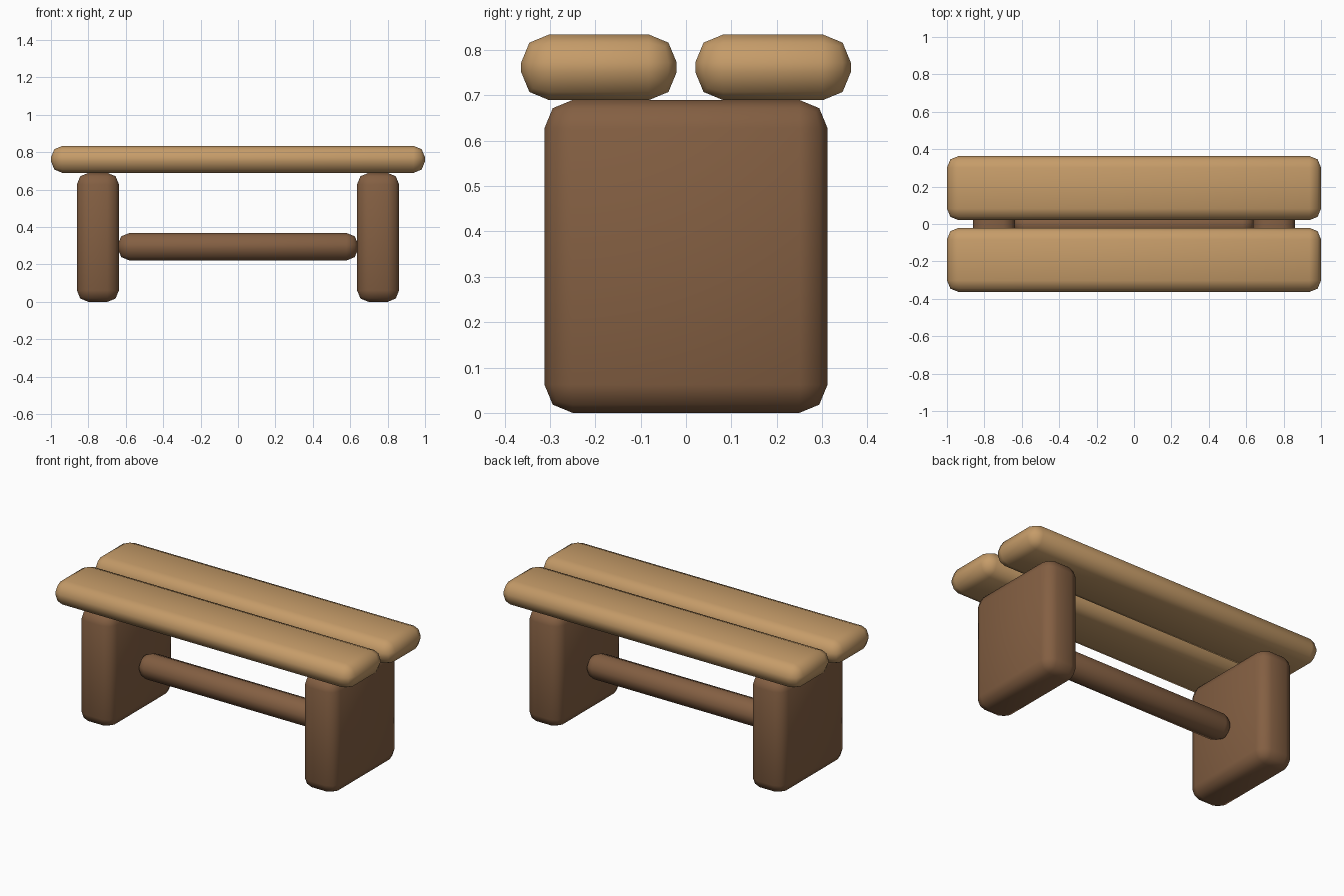
import bpy

if "Cube" in bpy.data.objects:
    bpy.data.objects.remove(bpy.data.objects["Cube"])


def material(name, colour):
    m = bpy.data.materials.new(name)
    m.diffuse_color = colour
    m.use_nodes = True
    m.node_tree.nodes["Principled BSDF"].inputs["Base Color"].default_value = m.diffuse_color
    return m


light_wood = material("light_wood", (0.56, 0.33, 0.14, 1))
dark_wood = material("dark_wood", (0.23, 0.115, 0.055, 1))


def rounded_box(name, centre, size, mat, bevel=0.062):
    """Box with a chunky two-segment bevel, shaded fully smooth."""
    bpy.ops.mesh.primitive_cube_add(size=1, location=centre)
    ob = bpy.context.object
    ob.name = name
    ob.scale = size
    bpy.ops.object.transform_apply(location=False, rotation=False, scale=True)
    mod = ob.modifiers.new("bevel", 'BEVEL')
    mod.width = bevel
    mod.segments = 2
    ob.data.materials.append(mat)
    bpy.ops.object.shade_smooth()
    return ob


# Two seat planks with a narrow gap between them
for side, label in ((-1, "front"), (1, "back")):
    rounded_box(f"{label}_seat_plank", (0, side * 0.192, 0.762),
                (2.0, 0.343, 0.145), light_wood)

# Slab legs
for side, label in ((-1, "left"), (1, "right")):
    rounded_box(f"{label}_leg", (side * 0.749, 0, 0.345),
                (0.225, 0.624, 0.69), dark_wood)

# Stretcher joining the legs
rounded_box("stretcher", (0, 0, 0.295), (1.285, 0.147, 0.147), dark_wood)
